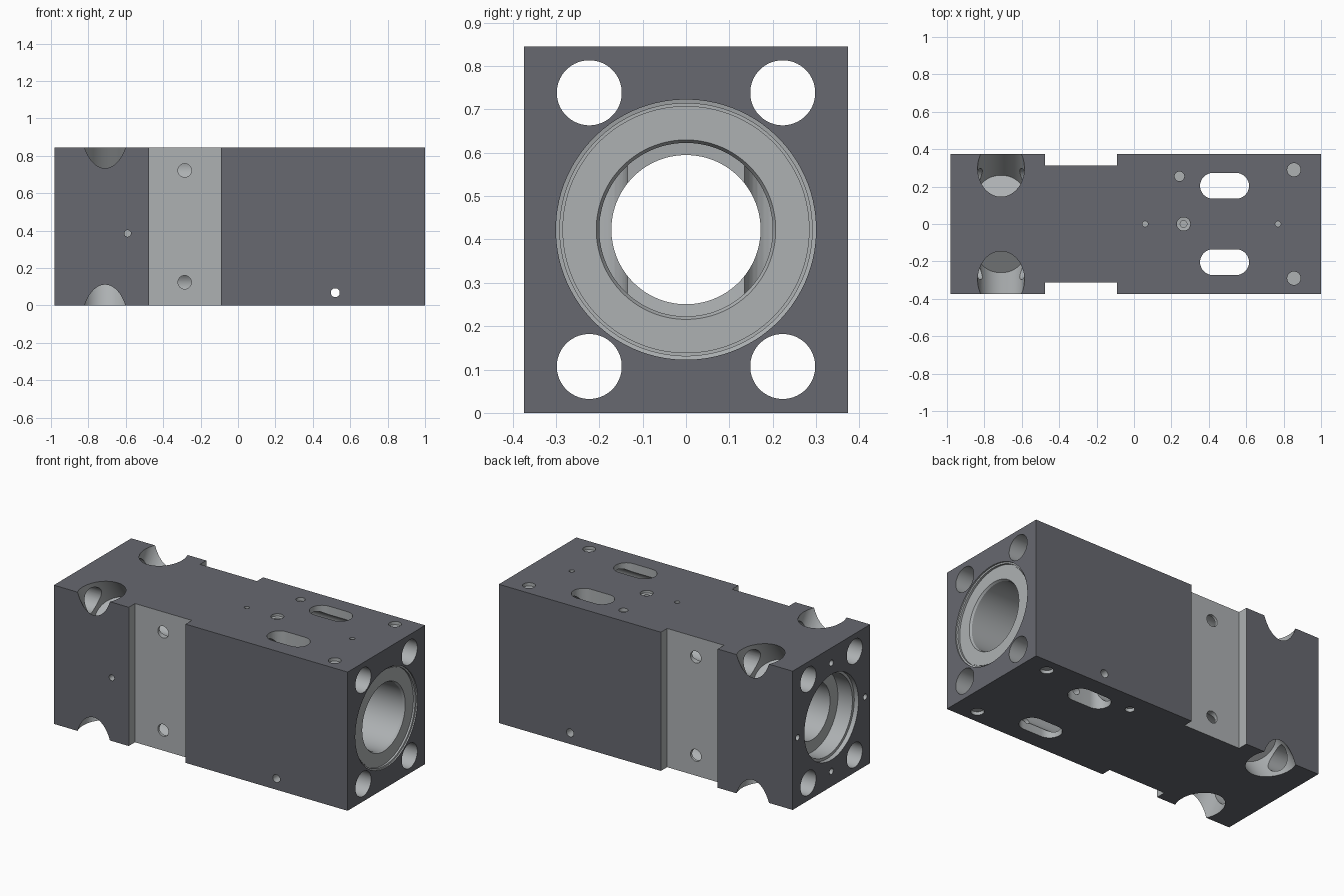
import bpy, bmesh, math
from mathutils import Vector, Matrix

if "Cube" in bpy.data.objects:
    bpy.data.objects.remove(bpy.data.objects["Cube"])

X0, X1, W, H = -0.98, 1.0, 0.373, 0.845
ZC = H / 2


def material(name, c):
    m = bpy.data.materials.new(name)
    m.diffuse_color = (*c, 1)
    m.use_nodes = True
    m.node_tree.nodes["Principled BSDF"].inputs["Base Color"].default_value = m.diffuse_color
    return m


dark = material("dark_steel", (0.135, 0.14, 0.16))
light = material("machined_steel", (0.42, 0.44, 0.45))
cutters = []


def make(name, bm, mat):
    bmesh.ops.recalc_face_normals(bm, faces=bm.faces)
    me = bpy.data.meshes.new(name)
    bm.to_mesh(me)
    bm.free()
    me.materials.append(mat)
    ob = bpy.data.objects.new(name, me)
    bpy.context.collection.objects.link(ob)
    return ob


def box(name, lo, hi, mat):
    bm = bmesh.new()
    lo, hi = Vector(lo), Vector(hi)
    bmesh.ops.create_cube(bm, size=1, matrix=Matrix.Translation((lo + hi) / 2)
                          @ Matrix.Diagonal((*(hi - lo), 1)))
    return make(name, bm, mat)


def lathe(name, start, direction, profile, mat=light, seg=32):
    """Closed solid turned about an axis; profile is (distance, radius)."""
    bm = bmesh.new()
    rot = Vector(direction).to_track_quat('Z', 'Y')
    rings = [[bm.verts.new(Vector(start) + rot @ Vector((r * math.cos(a), r * math.sin(a), d)))
              for a in (2 * math.pi * (i + .5) / seg for i in range(seg))] for d, r in profile]
    for a, b in zip(rings, rings[1:]):
        for i in range(seg):
            j = (i + 1) % seg
            bm.faces.new((a[i], a[j], b[j], b[i]))
    bm.faces.new(rings[0])
    bm.faces.new(rings[-1])
    cutters.append(make(name, bm, mat))


def drill(name, start, direction, depth, r, seg=32, lead=0.02):
    lathe(name, start, direction, [(-lead, r), (depth, r)], seg=seg)


# main block
body = box("bearing_block", (X0, -W, 0), (X1, W, H), dark)

# clamp grooves on front and back, each with two cross holes
for s in (-1, 1):
    ys = sorted((s * 0.313, s * 0.45))
    cutters.append(box("side_groove_cut", (-0.475, ys[0], -0.1), (-0.092, ys[1], H + 0.1), light))
    for z in (0.124, 0.722):
        drill("groove_hole_cut", (-0.285, s * 0.313, z), (0, -s, 0), 0.07, 0.036)

# stepped main bore with seal recess
L = X1 - X0
lathe("main_bore_cut", (X1, 0, ZC), (-1, 0, 0),
      [(-0.02, 0.3), (0.008, 0.3), (0.010, 0.291), (0.022, 0.291), (0.022, 0.285),
       (0.018, 0.285), (0.018, 0.207), (0.03, 0.2), (0.55, 0.2), (0.553, 0.172), (L - 0.13, 0.172),
       (L - 0.128, 0.245), (L - 0.03, 0.245), (L - 0.028, 0.26), (L + 0.02, 0.26)], seg=96)

# corner bolt holes and the angled wrench pockets that meet them
for sy in (-1, 1):
    for sz in (-1, 1):
        bolt = Vector((0, sy * 0.223, ZC + sz * 0.3155))
        drill("corner_bolt_hole_cut", (X1, bolt.y, bolt.z), (-1, 0, 0), L + 0.02, 0.075, 48)
        inward = Vector((0, -sy * 0.223, -sz * 0.3155)).normalized()
        start = Vector((-0.711, bolt.y, bolt.z)) - inward * 0.35
        drill("wrench_pocket_cut", start, inward, 0.35 + 0.112, 0.125, 64)

# long slots running right through from top to bottom
for y in (-0.204, 0.204):
    bm = bmesh.new()
    r, n = 0.069, 16
    pts = [(cx + r * math.sin(a0 + math.pi * i / n), y + r * math.cos(a0 + math.pi * i / n))
           for cx, a0 in ((0.546, 0), (0.422, math.pi)) for i in range(n + 1)]
    f = bm.faces.new([bm.verts.new((px, py, -0.05)) for px, py in pts])
    up = bmesh.ops.extrude_face_region(bm, geom=[f])["geom"]
    bmesh.ops.translate(bm, vec=(0, 0, H + 0.1), verts=[v for v in up if isinstance(v, bmesh.types.BMVert)])
    cutters.append(make("long_slot_cut", bm, light))

# mounting holes repeated on top and bottom
for z, d in ((H, -1), (0, 1)):
    for x, y, r in ((0.855, 0.29, 0.036), (0.855, -0.29, 0.036), (0.243, 0.255, 0.026)):
        drill("mount_hole_cut", (x, y, z), (0, 0, d), 0.02, r)

# stepped lubrication port and small pin holes on top
lathe("lube_port_cut", (0.265, 0, H), (0, 0, -1), [(-0.02, 0.036), (0.015, 0.036), (0.017, 0.018), (0.1, 0.018)])
for x in (0.06, 0.77):
    drill("top_pin_hole_cut", (x, 0, H), (0, 0, -1), 0.06, 0.015, 20)

# cross pin through the block and vent on the front
drill("cross_hole_cut", (0.52, -W, 0.068), (0, 1, 0), 2 * W + 0.02, 0.024)
drill("vent_hole_cut", (-0.59, -W, 0.385), (0, 1, 0), 0.06, 0.018, 20)

# four screw holes around the bore on the left end
for k in range(4):
    a = k * math.pi / 2
    drill("end_screw_hole_cut", (X0, 0.325 * math.cos(a), ZC + 0.33 * math.sin(a)), (1, 0, 0), 0.06, 0.018, 20)

# carve everything out of the block
for c in cutters:
    m = body.modifiers.new(c.name, 'BOOLEAN')
    m.operation, m.solver, m.object = 'DIFFERENCE', 'EXACT', c
    m.material_mode = 'TRANSFER'
bpy.context.view_layer.objects.active = body
body.select_set(True)
for m in list(body.modifiers):
    bpy.ops.object.modifier_apply(modifier=m.name)
for c in cutters:
    bpy.data.objects.remove(c, do_unlink=True)
bpy.ops.object.shade_smooth_by_angle(angle=math.radians(30))
